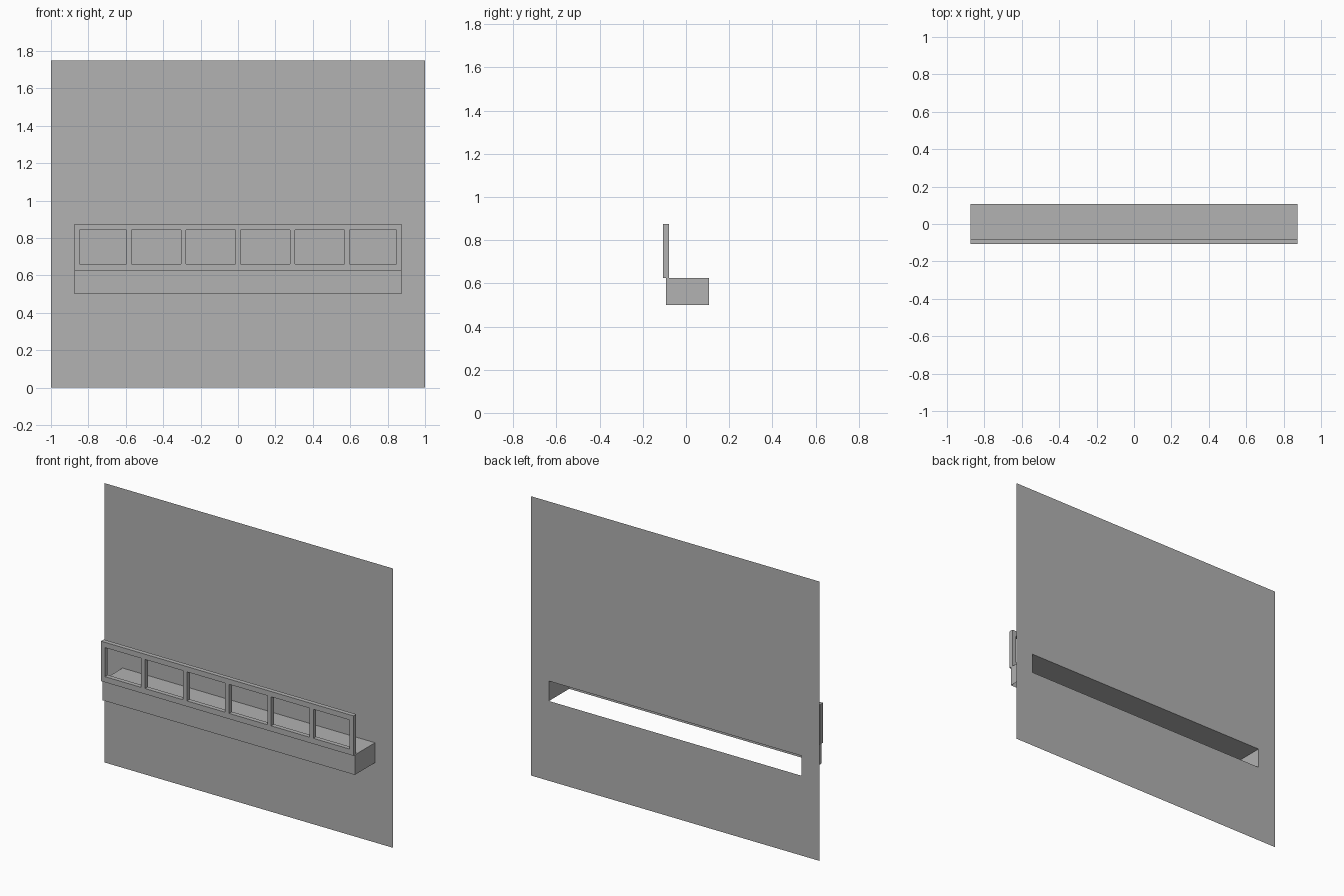
import bpy, bmesh

if "Cube" in bpy.data.objects:
    bpy.data.objects.remove(bpy.data.objects["Cube"])

grey = bpy.data.materials.new("plain_grey")
grey.diffuse_color = (0.445, 0.445, 0.445, 1)
grey.use_nodes = True
grey.node_tree.nodes["Principled BSDF"].inputs["Base Color"].default_value = grey.diffuse_color

WIDTH = 1.75            # planter length
FRONT, BACK = -0.107, 0.107
FRAME_DEPTH = 0.028
BOX_FRONT = FRONT + FRAME_DEPTH / 2
BOX_LOW, BOX_TOP = 0.50, 0.625


def finish(bm, name):
    mesh = bpy.data.meshes.new(name)
    bm.to_mesh(mesh)
    bm.free()
    mesh.materials.append(grey)
    obj = bpy.data.objects.new(name, mesh)
    bpy.context.collection.objects.link(obj)
    return obj


def pierced_sheet(name, xs, zs, y):
    """Front-facing sheet on a grid of stops; odd/odd cells are left open."""
    bm = bmesh.new()
    grid = [[bm.verts.new((x, y, z)) for z in zs] for x in xs]
    for i in range(len(xs) - 1):
        for j in range(len(zs) - 1):
            if i % 2 and j % 2:
                continue
            bm.faces.new((grid[i][j], grid[i + 1][j],
                          grid[i + 1][j + 1], grid[i][j + 1]))
    return finish(bm, name)


# Wall sheet with a slot opening behind the box
pierced_sheet("wall", [-1, -WIDTH / 2, WIDTH / 2, 1],
              [0, BOX_LOW, BOX_TOP, 1.75], BACK)

# Projecting box, open at the back and underneath
bm = bmesh.new()
bmesh.ops.create_cube(bm, size=1)
for v in bm.verts:
    v.co.x *= WIDTH
    v.co.y = BOX_FRONT if v.co.y < 0 else BACK
    v.co.z = BOX_LOW if v.co.z < 0 else BOX_TOP
bm.normal_update()
bmesh.ops.delete(bm, geom=[f for f in bm.faces
                           if f.normal.y > 0.5 or f.normal.z < -0.5],
                 context='FACES')
finish(bm, "projecting_box")

# Railing frame with six openings
bar = 0.027
pitch = WIDTH / 6
xs = [-WIDTH / 2, -WIDTH / 2 + bar]
for k in range(1, 6):
    c = -WIDTH / 2 + k * pitch
    xs += [c - bar / 2, c + bar / 2]
xs += [WIDTH / 2 - bar, WIDTH / 2]
frame = pierced_sheet("railing_frame", xs, [BOX_TOP, 0.66, 0.842, 0.875], FRONT)
solid = frame.modifiers.new("thickness", 'SOLIDIFY')
solid.thickness = FRAME_DEPTH
solid.offset = -1
